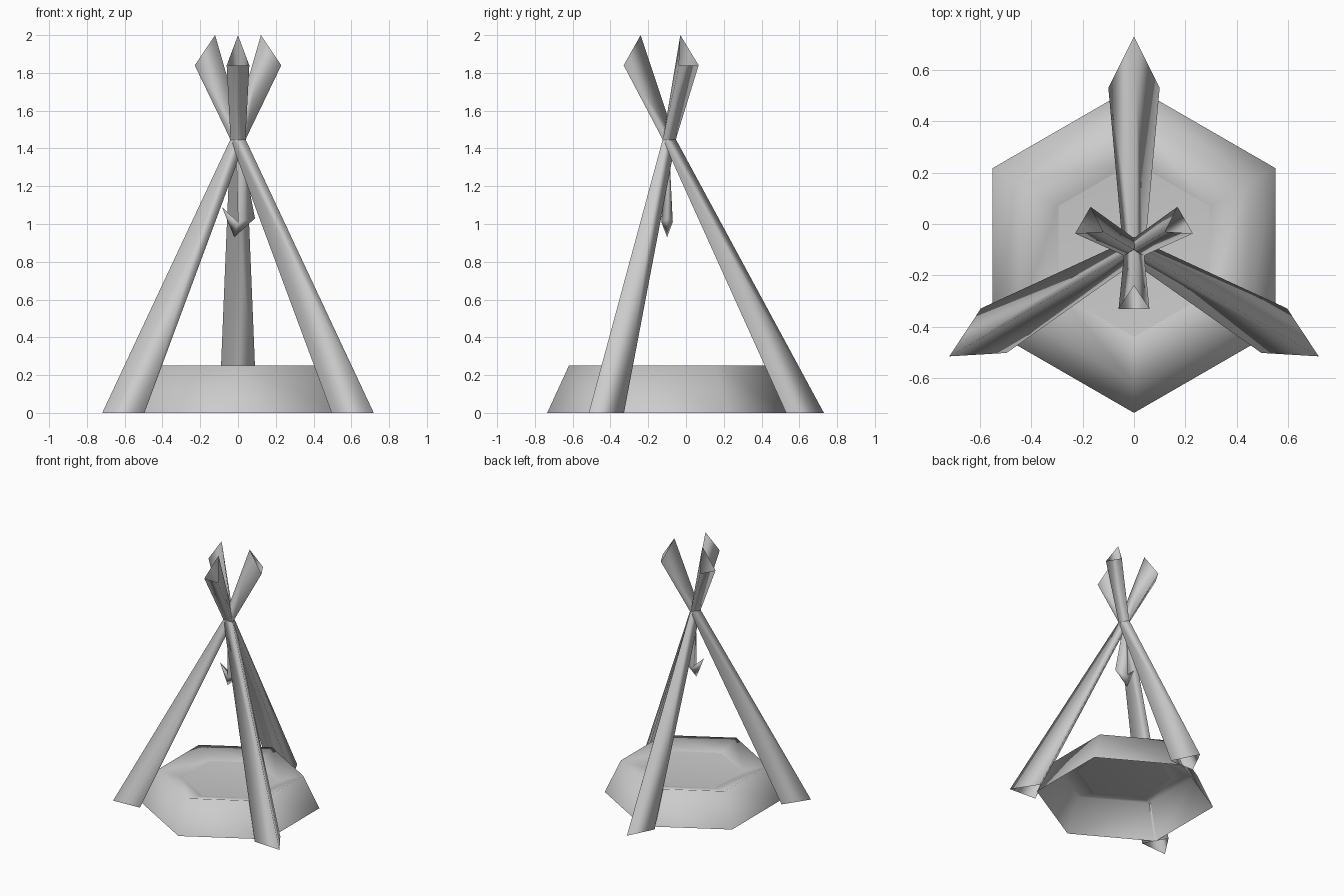
import bpy, bmesh, math
from mathutils import Matrix, Vector

cube = bpy.data.objects.get("Cube")
if cube:
    bpy.data.objects.remove(cube, do_unlink=True)

CENTRE_Y = -0.1

stone = bpy.data.materials.new("plain_grey")
stone.use_nodes = True
stone.diffuse_color = (0.6, 0.6, 0.6, 1)
stone.node_tree.nodes["Principled BSDF"].inputs["Base Color"].default_value = (0.6, 0.6, 0.6, 1)


def loft(name, rings, fill_last=False, turn=0.0):
    """Skin matching closed rings of points into an open-ended, smooth tube."""
    bm = bmesh.new()
    rows = [[bm.verts.new(p) for p in ring] for ring in rings]
    n = len(rows[0])
    for a, b in zip(rows, rows[1:]):
        for i in range(n):
            j = (i + 1) % n
            bm.faces.new((a[i], a[j], b[j], b[i]))
    if fill_last:
        bm.faces.new(rows[-1])
    bmesh.ops.remove_doubles(bm, verts=bm.verts, dist=0.0005)
    bmesh.ops.recalc_face_normals(bm, faces=bm.faces)
    place = Matrix.Translation((0, CENTRE_Y, 0)) @ Matrix.Rotation(turn, 4, "Z")
    bmesh.ops.transform(bm, matrix=place, verts=bm.verts)
    mesh = bpy.data.meshes.new(name)
    bm.to_mesh(mesh)
    bm.free()
    mesh.materials.append(stone)
    mesh.shade_smooth()
    obj = bpy.data.objects.new(name, mesh)
    bpy.context.collection.objects.link(obj)
    return obj


def hexagon(radius, z):
    return [Vector((radius * math.sin(k * math.pi / 3),
                    radius * math.cos(k * math.pi / 3), z)) for k in range(6)]


def wedge(ridge_y, ridge_z, pair_x, pair_y, pair_z):
    return [(0, ridge_y, ridge_z), (pair_x, pair_y, pair_z), (-pair_x, pair_y, pair_z)]


# Fire pit: sloping wall with a rim that dips inward, and a sunken floor
loft("pit_wall", [hexagon(0.635, 0), hexagon(0.52, 0.25), hexagon(0.34, 0.2)])
loft("pit_floor", [hexagon(0.34, 0.2), hexagon(0.2, 0.19)], fill_last=True)

# Three hollow three-sided poles, pinched where they cross
pole_rings = [wedge(0.83, 0, 0.1, 0.63, 0),
              wedge(0.04, 1.46, 0.04, -0.03, 1.46),
              wedge(-0.14, 2.0, 0.06, -0.23, 1.84)]
for k, side in enumerate(("back", "right", "left")):
    loft(side + "_pole", pole_rings, turn=k * math.tau / 3)


# Hanging hook: widening shank, elbow and a barb pointing back up
def hook_ring(outer, inner, half):
    return [(outer[0], 0, outer[1]), (inner[0], half, inner[1]), (inner[0], -half, inner[1])]


notch = (0.0, 1.01)
barb = (-0.085, 1.09)
loft("hook", [hook_ring((0.015, 1.42), (-0.01, 1.42), 0.01),
              hook_ring((0.09, 1.03), notch, 0.03),
              hook_ring((-0.02, 0.93), notch, 0.03),
              hook_ring(barb, barb, 0)])
